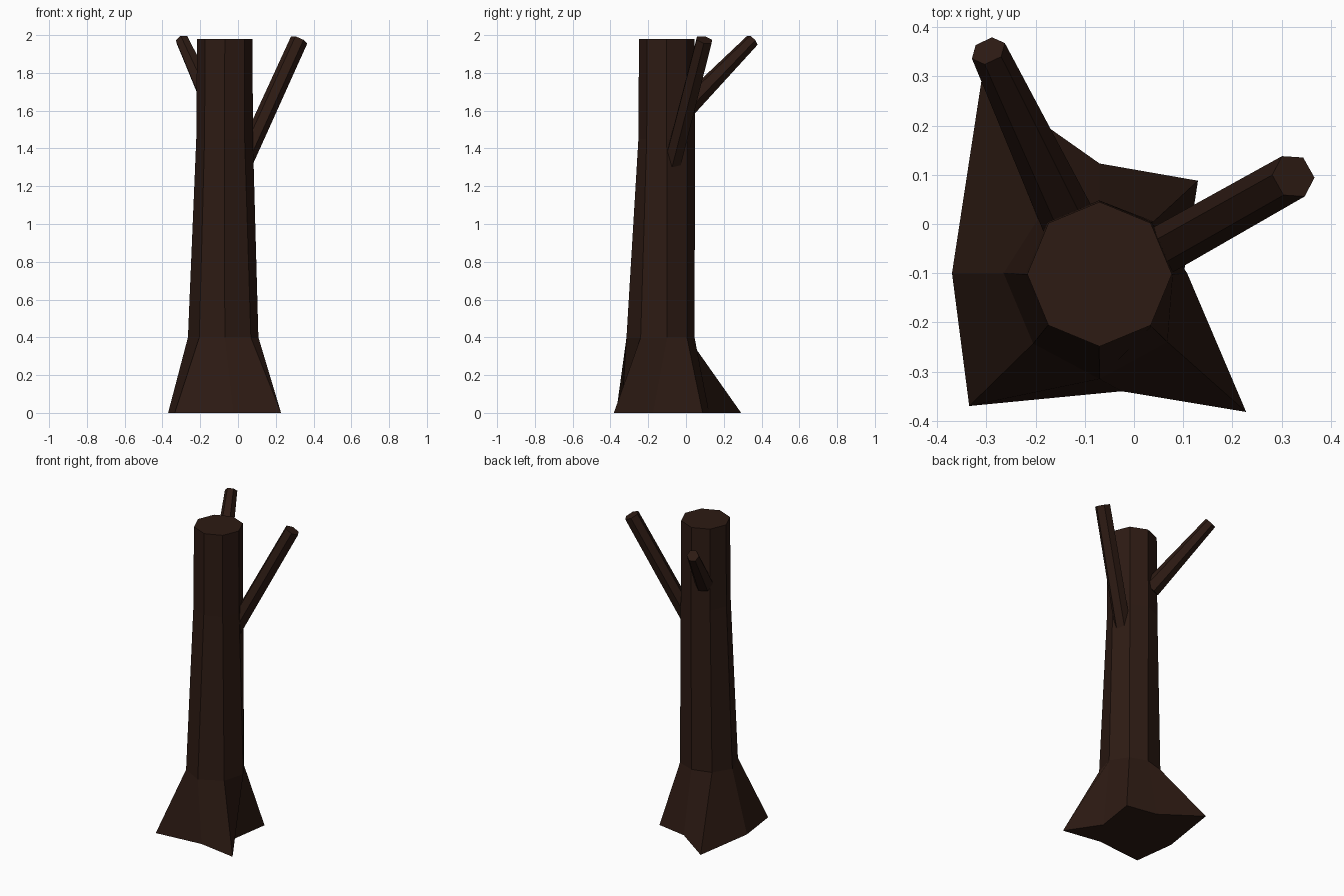
import bpy, bmesh
from math import cos, sin, pi
from mathutils import Vector

if "Cube" in bpy.data.objects:
    bpy.data.objects.remove(bpy.data.objects["Cube"])

bark = bpy.data.materials.new("bark")
bark.diffuse_color = (0.026, 0.0105, 0.0065, 1)
bark.use_nodes = True
bark.node_tree.nodes["Principled BSDF"].inputs["Base Color"].default_value = bark.diffuse_color


def loft(name, rings):
    """Closed flat-shaded solid skinned through rings of equal point count."""
    bm = bmesh.new()
    loops = [[bm.verts.new(p) for p in ring] for ring in rings]
    n = len(loops[0])
    for a, b in zip(loops, loops[1:]):
        for i in range(n):
            j = (i + 1) % n
            bm.faces.new((a[i], a[j], b[j], b[i]))
    bm.faces.new(loops[0][::-1])
    bm.faces.new(loops[-1])
    bmesh.ops.recalc_face_normals(bm, faces=bm.faces)
    mesh = bpy.data.meshes.new(name)
    bm.to_mesh(mesh)
    bm.free()
    mesh.materials.append(bark)
    obj = bpy.data.objects.new(name, mesh)
    bpy.context.collection.objects.link(obj)
    return obj


def circle(center, r, n, u=Vector((1, 0, 0)), v=Vector((0, 1, 0))):
    return [Vector(center) + r * (cos(2 * pi * i / n) * u + sin(2 * pi * i / n) * v)
            for i in range(n)]


def branch(name, base, tip, r_base, r_tip):
    base, tip = Vector(base), Vector(tip)
    d = (tip - base).normalized()
    u = d.cross(Vector((0, 0, 1))).normalized()
    v = u.cross(d)
    return loft(name, [circle(base, r_base, 6, u, v), circle(tip, r_tip, 6, u, v)])


# Trunk: root flare outline, irregular collar, then two octagons
roots = [(0.09, -0.175), (0.13, 0.088), (-0.07, 0.123), (-0.31, 0.292),
         (-0.37, -0.1), (-0.335, -0.37), (-0.025, -0.34), (0.228, -0.382)]
collar = [(0.108, -0.1), (0.04, 0.005), (-0.07, 0.045), (-0.195, 0.01),
          (-0.265, -0.1), (-0.205, -0.243), (-0.07, -0.315), (0.068, -0.24)]
loft("trunk", [
    [(x, y, 0) for x, y in roots],
    [(x, y, 0.4) for x, y in collar],
    circle((-0.071, -0.102, 1.45), 0.15, 8),
    circle((-0.07, -0.102, 1.98), 0.147, 8),
])

# Branches: six-sided, rooted inside the trunk
branch("right_branch", (0.01, -0.08, 1.285), (0.324, 0.097, 1.975), 0.05, 0.047)
branch("back_left_branch", (-0.13, 0.0, 1.615), (-0.296, 0.352, 1.973), 0.056, 0.037)
